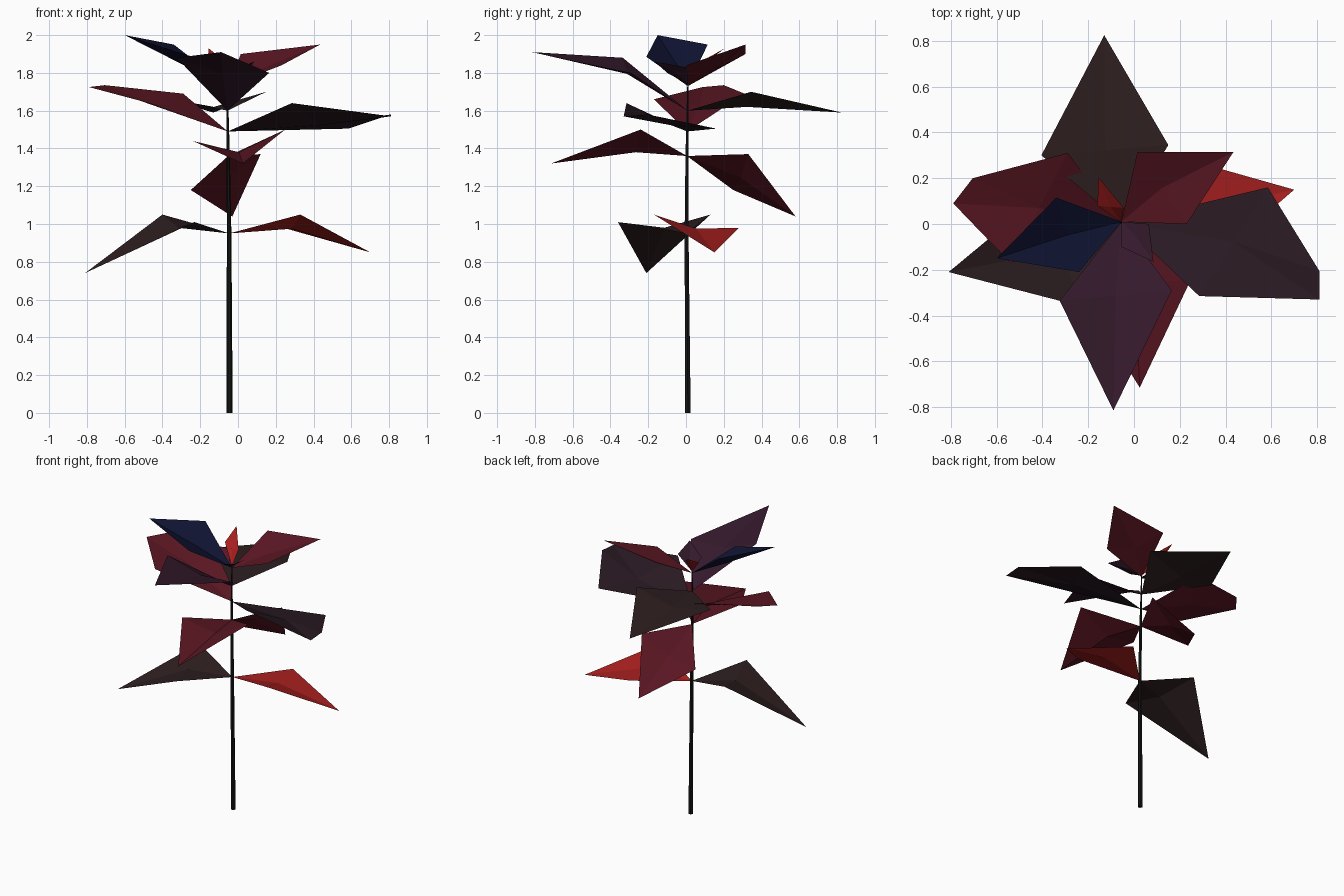
import bpy, bmesh, math
from mathutils import Vector

if "Cube" in bpy.data.objects:
    bpy.data.objects.remove(bpy.data.objects["Cube"])


def material(name, rgb):
    m = bpy.data.materials.new(name)
    m.diffuse_color = (*rgb, 1)
    m.use_nodes = True
    m.node_tree.nodes["Principled BSDF"].inputs["Base Color"].default_value = m.diffuse_color
    return m


RED = material("bright_red", (0.40, 0.014, 0.014))
BROWN = material("dark_brown", (0.026, 0.013, 0.014))
CRIMSON = material("crimson", (0.10, 0.008, 0.016))
PURPLE = material("dark_purple", (0.035, 0.010, 0.025))
PLUM = material("plum_black", (0.022, 0.010, 0.016))
NAVY = material("navy", (0.005, 0.007, 0.032))
BARK = material("stem_black", (0.006, 0.007, 0.006))


def add_object(name, bm, mat):
    mesh = bpy.data.meshes.new(name)
    bm.to_mesh(mesh)
    bm.free()
    mesh.materials.append(mat)
    ob = bpy.data.objects.new(name, mesh)
    bpy.context.collection.objects.link(ob)
    return ob


# Stem: tapering six-sided rings (x, y, z, radius)
STEM = [(-0.045, 0.01, 0, 0.017), (-0.047, 0.003, 0.95, 0.012),
        (-0.052, 0.005, 1.36, 0.009), (-0.056, 0.008, 1.6, 0.006),
        (-0.055, 0.01, 1.75, 0.003)]


def build_stem():
    bm = bmesh.new()
    rings = []
    for x, y, z, r in STEM:
        rings.append([bm.verts.new((x + r * math.cos(a * math.pi / 3),
                                    y + r * math.sin(a * math.pi / 3), z))
                      for a in range(6)])
    for lo, hi in zip(rings, rings[1:]):
        for i in range(6):
            j = (i + 1) % 6
            bm.faces.new((lo[i], lo[j], hi[j], hi[i]))
    bm.faces.new(rings[0][::-1])
    bm.faces.new(rings[-1])
    add_object("stem", bm, BARK)


def stem_point(z):
    for a, b in zip(STEM, STEM[1:]):
        if z <= b[2]:
            t = (z - a[2]) / (b[2] - a[2])
            return Vector(a[:3]).lerp(Vector(b[:3]), t)


# Leaf: triangles fanned round a sunken point on the midrib
def leaf(name, mat, base_z, side_a, tips, side_b, sink=0.05):
    mid = (Vector(side_a) + Vector(side_b)) / 2 - Vector((0, 0, sink))
    bm = bmesh.new()
    rim = [bm.verts.new(p) for p in (stem_point(base_z), side_a, *tips, side_b)]
    centre = bm.verts.new(mid)
    for i, v in enumerate(rim):
        bm.faces.new((centre, v, rim[(i + 1) % len(rim)]))
    bm.normal_update()
    if sum(f.normal.z for f in bm.faces) < 0:
        bmesh.ops.reverse_faces(bm, faces=bm.faces[:])
    add_object(name, bm, mat)


build_stem()

# Lowest pair
leaf("low_right_leaf", RED, 0.95, (0.33, -0.17, 1.05), [(0.70, 0.15, 0.85)], (0.24, 0.28, 0.98), 0.04)
leaf("low_left_leaf", BROWN, 0.95, (-0.40, 0.13, 1.05), [(-0.81, -0.21, 0.74)], (-0.23, -0.36, 1.01))

# Second pair
leaf("second_front_leaf", CRIMSON, 1.36, (-0.24, -0.29, 1.44), [(0.025, -0.715, 1.32)], (0.25, -0.24, 1.50), 0.09)
leaf("second_back_leaf", CRIMSON, 1.36, (-0.25, 0.25, 1.18), [(-0.03, 0.58, 1.04)], (0.12, 0.33, 1.37), 0.03)

# Third pair, blunt ended
leaf("third_right_leaf", PLUM, 1.49, (0.285, -0.315, 1.64),
     [(0.81, -0.33, 1.57), (0.81, -0.205, 1.58)], (0.585, 0.16, 1.505))
leaf("third_left_leaf", CRIMSON, 1.49, (-0.29, 0.31, 1.69),
     [(-0.705, 0.20, 1.735), (-0.79, 0.09, 1.725)], (-0.54, -0.17, 1.66))

# Fourth pair
leaf("fourth_back_leaf", BROWN, 1.60, (-0.405, 0.30, 1.67), [(-0.13, 0.825, 1.59)], (0.15, 0.345, 1.70), 0.065)
leaf("fourth_front_leaf", PURPLE, 1.60, (-0.325, -0.335, 1.88), [(-0.09, -0.815, 1.91)], (0.165, -0.29, 1.80), 0.045)

# Crown pair
leaf("crown_left_leaf", NAVY, 1.73, (-0.34, 0.115, 1.95), [(-0.60, -0.15, 2.0)], (-0.24, -0.21, 1.885), 0.075)
leaf("crown_right_leaf", CRIMSON, 1.73, (0.015, 0.315, 1.90), [(0.435, 0.315, 1.95)], (0.23, 0.0, 1.84), 0.05)

# Young bud leaves
leaf("bud_back_leaf", RED, 1.74, (-0.16, 0.08, 1.86), [(-0.155, 0.205, 1.93)], (-0.045, 0.07, 1.84), 0.02)
leaf("bud_front_leaf", PURPLE, 1.74, (0.065, 0.0, 1.83), [(0.085, -0.165, 1.86)], (-0.055, -0.10, 1.80), 0.02)
